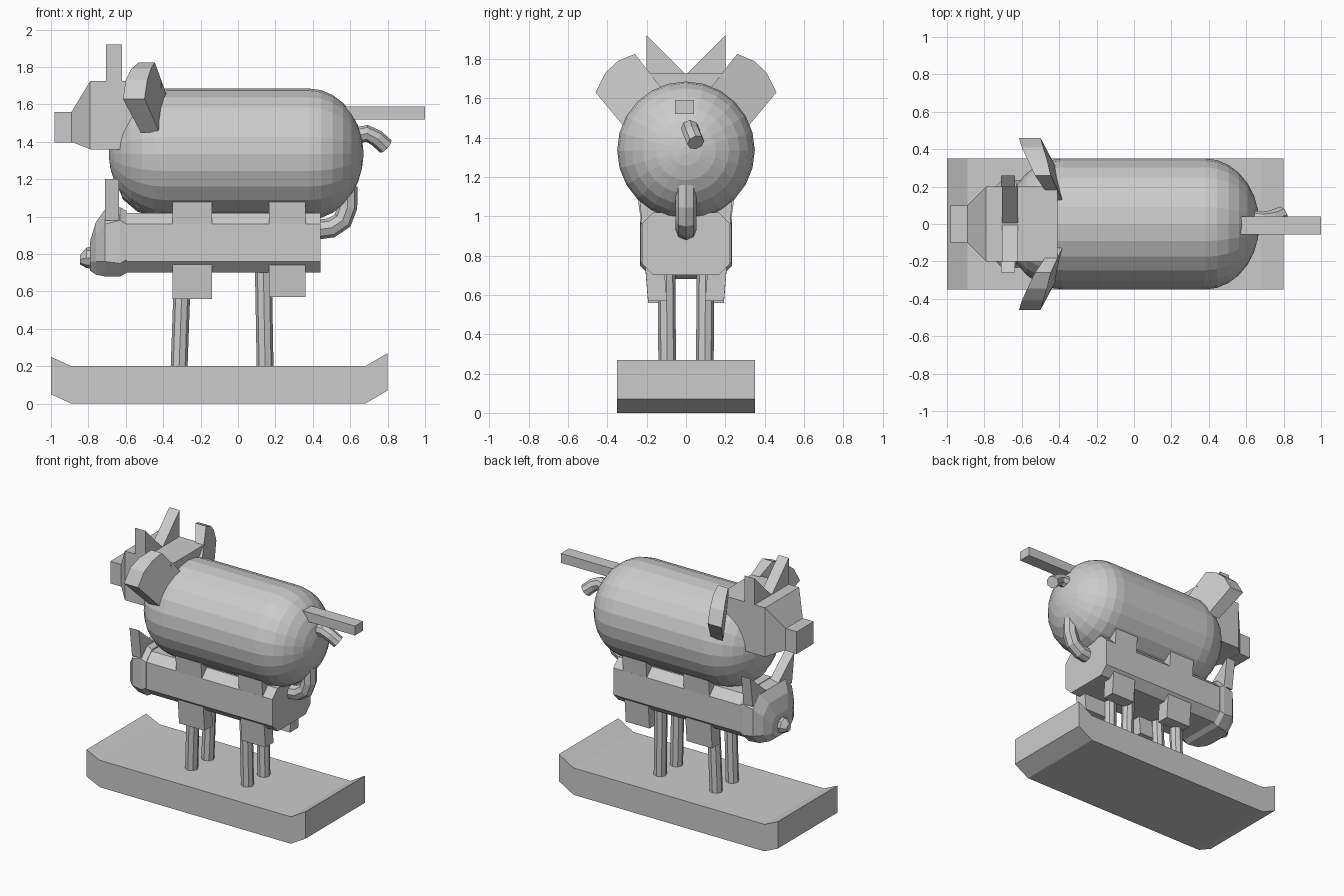
import bpy, bmesh
from math import sin, cos, pi
from mathutils import Vector

if "Cube" in bpy.data.objects:
    bpy.data.objects.remove(bpy.data.objects["Cube"])


def loft(name, rings):
    """Skin equal-length closed rings of points and cap both ends."""
    bm = bmesh.new()
    vr = [[bm.verts.new(p) for p in r] for r in rings]
    n = len(vr[0])
    for a, b in zip(vr, vr[1:]):
        for i in range(n):
            j = (i + 1) % n
            bm.faces.new((a[i], a[j], b[j], b[i]))
    bm.faces.new(vr[0][::-1])
    bm.faces.new(vr[-1])
    bmesh.ops.recalc_face_normals(bm, faces=bm.faces)
    me = bpy.data.meshes.new(name)
    bm.to_mesh(me)
    bm.free()
    ob = bpy.data.objects.new(name, me)
    bpy.context.collection.objects.link(ob)
    return ob


def rect(x, y, z0, z1):
    return [(x, -y, z0), (x, y, z0), (x, y, z1), (x, -y, z1)]


def octagon(x, y, z0, z1, c):
    half = [(y - c, z0), (y, z0 + c), (y, z1 - c), (y - c, z1)]
    return [(x, a, b) for a, b in half] + [(x, -a, b) for a, b in half[::-1]]


def circle_x(x, r, zc, n=24, ry=None):
    return [(x, (ry or r) * cos(2 * pi * i / n), zc + r * sin(2 * pi * i / n)) for i in range(n)]


def tube(name, pts, r, n=8):
    pts = [Vector(p) for p in pts]
    rings = []
    for i, p in enumerate(pts):
        d = (pts[min(i + 1, len(pts) - 1)] - pts[max(i - 1, 0)]).normalized()
        u = d.cross(Vector((0, 1, 0))).normalized()
        v = d.cross(u)
        rings.append([p + r * (cos(2 * pi * k / n) * u + sin(2 * pi * k / n) * v) for k in range(n)])
    return loft(name, rings)


def plate_x(name, yz, x0, x1, s):
    return loft(name, [[(x, s * y, z) for y, z in yz] for x in (x0, x1)])


# Base board with upturned ends
board = [(-1, .05), (-.89, 0), (.68, 0), (.8, .07), (.8, .27), (.68, .2), (-.89, .2), (-1, .25)]
loft("base_board", [[(x, y, z) for x, z in board] for y in (-.35, .35)])

# Lower animal: body, head, nose, tail
loft("lower_body", [octagon(-.66, .225, .7, 1.02, .06), octagon(.44, .225, .7, 1.02, .06)])
loft("lower_head", [octagon(-.595, .23, .7, 1.03, .07), octagon(-.63, .235, .68, 1.05, .07),
                    octagon(-.71, .23, .68, 1.04, .08), octagon(-.76, .18, .69, .97, .07),
                    octagon(-.79, .12, .71, .87, .05)])
loft("lower_nose", [circle_x(-.76, .06, .78, 8), circle_x(-.81, .055, .78, 8), circle_x(-.845, .025, .77, 8)])
tube("lower_tail", [(.42, 0, .93), (.5, 0, .94), (.56, 0, .98), (.585, 0, 1.05), (.585, 0, 1.16)], .053)

# Upper animal: capsule body, chest, head and snout
prof = []
for k in range(8):
    a = pi / 2 * k / 7
    prof.append((-.38 - .31 * cos(a), max(.35 * sin(a), .02)))
prof += [(.38 + .29 * sin(pi / 2 * k / 7), max(.35 * cos(pi / 2 * k / 7), .02)) for k in range(8)]
loft("upper_body", [circle_x(x, r, 1.335) for x, r in prof])
loft("chest", [circle_x(-.43 + .22 * sin(t), .2 * cos(t), 1.2, 12, .22 * cos(t))
               for t in (-1.5, -1, -.5, 0, .5, 1, 1.5)])
loft("upper_head", [rect(-.41, .2, 1.36, 1.725), rect(-.79, .2, 1.36, 1.725), rect(-.89, .1, 1.4, 1.56)])
loft("snout", [rect(-.88, .1, 1.395, 1.56), rect(-.98, .1, 1.395, 1.56)])
loft("rod", [[(x, y - .007, z) for _, y, z in rect(x, .048, 1.52, 1.59)] for x in (.5, 1)])
tube("upper_tail", [(.62, .03, 1.43), (.69, .02, 1.445), (.74, .03, 1.42), (.79, .05, 1.375)], .045)

# Parts mirrored on both sides
ear_yz = [(.46, 1.63), (.41, 1.73), (.345, 1.79), (.26, 1.825), (.1, 1.62), (.31, 1.45)]
ear_front = [-.615, -.60, -.57, -.53, -.42, -.52]
ear_back = [-.50, -.485, -.465, -.445, -.37, -.42]
for s, side in ((-1, "front"), (1, "back")):
    plate_x(f"{side}_spike", [(.2, 1.7), (.2, 1.92), (0, 1.72), (0, 1.7)], -.705, -.62, s)
    plate_x(f"{side}_lower_ear", [(.23, .98), (.26, 1.2), (.06, 1.03), (.06, .98)], -.71, -.635, s)
    loft(f"{side}_upper_ear", [[(x, s * y, z) for x, (y, z) in zip(xs, ear_yz)]
                               for xs in (ear_front, ear_back)])
    for x, lean, end in ((-.315, .02, "left"), (.145, -.01, "right")):
        tube(f"{side}_{end}_lower_leg", [(x, s * .095, .19), (x + lean, s * .1, .75)], .045)
    for x0, x1, z, end in ((-.35, -.14, .56, "left"), (.165, .36, .57, "right")):
        loft(f"{side}_{end}_upper_leg",
             [[(x0, s * (y - w), zz), (x1, s * (y - w), zz), (x1, s * (y + w), zz), (x0, s * (y + w), zz)]
              for y, w, zz in ((.145, .048, z), (.19, .048, 1.12))])
